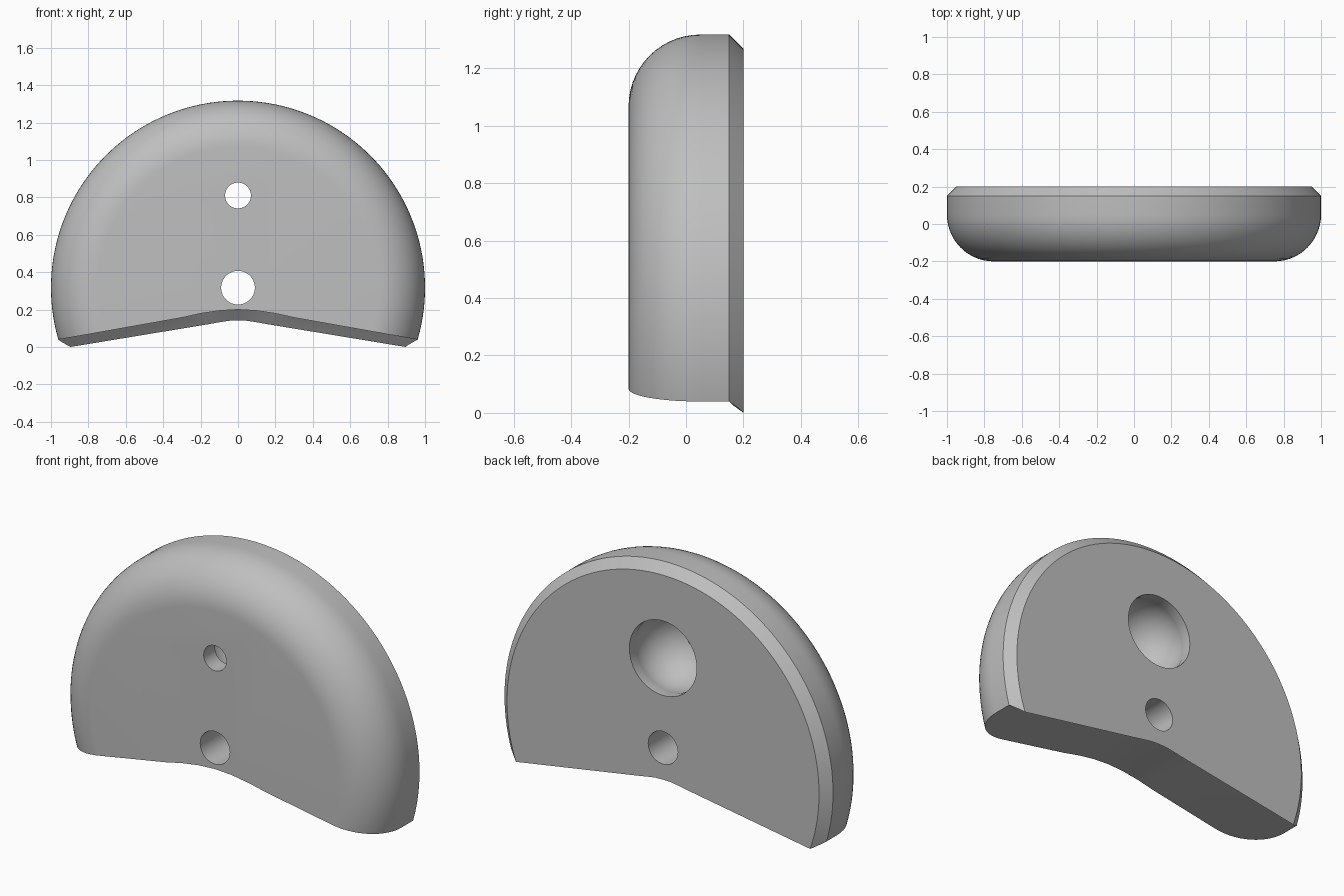
import bpy, bmesh
from math import sin, cos, pi, asin, sqrt

cube = bpy.data.objects.get("Cube")
if cube:
    bpy.data.objects.remove(cube)

grey = bpy.data.materials.new("plain_grey")
grey.use_nodes = True
grey.diffuse_color = (0.52, 0.52, 0.52, 1)
grey.node_tree.nodes["Principled BSDF"].inputs["Base Color"].default_value = (0.52, 0.52, 0.52, 1)


def loft(name, rings, poles=None):
    """Solid through a list of equal closed rings, with flat end caps."""
    bm = bmesh.new()
    loops = [[bm.verts.new(p) for p in ring] for ring in rings]
    count = len(loops[0])
    for a, b in zip(loops, loops[1:]):
        for i in range(count):
            j = (i + 1) % count
            bm.faces.new((a[i], a[j], b[j], b[i]))
    bm.faces.new(loops[0])
    bm.faces.new(loops[-1])
    bmesh.ops.recalc_face_normals(bm, faces=bm.faces)
    mesh = bpy.data.meshes.new(name)
    bm.to_mesh(mesh)
    bm.free()
    mesh.materials.append(grey)
    obj = bpy.data.objects.new(name, mesh)
    bpy.context.collection.objects.link(obj)
    return obj


def turned(name, profile, z, segments=64):
    """Solid turned around a front-to-back axis; profile holds (radius, y)."""
    return loft(name, [[(r * cos(2 * pi * i / segments), y, z + r * sin(2 * pi * i / segments))
                        for i in range(segments)] for r, y in profile])


# Disc with a rounded front edge and a chamfered back edge
edge = [(0.75 + 0.25 * sin(a), 0.05 - 0.25 * cos(a)) for a in [pi / 2 * i / 14 for i in range(15)]]
body = turned("rounded_body", edge + [(1, 0.15), (0.95, 0.2)], 0.317, 160)

# Arched underside, flaring down at the back edge
front_arch = [(0, 0.2), (0.1, 0.194), (0.2, 0.179), (0.3, 0.157), (1.2, -0.003)]
back_arch = [(0, 0.142), (0.05, 0.14), (0.1, 0.132), (0.15, 0.123), (1.2, -0.05)]


def arch_ring(arch, y):
    half = [(x, y, z) for x, z in arch]
    mirrored = [(-x, y, z) for x, y, z in half[:0:-1]]
    return [(-1.2, y, -0.8)] + mirrored + half + [(1.2, y, -0.8)]


underside = loft("underside_cutter", [arch_ring(front_arch, -0.4), arch_ring(front_arch, 0.15),
                                      arch_ring(back_arch, 0.2), arch_ring(back_arch, 0.4)])

# Straight lower hole
lower_hole = turned("lower_hole_cutter", [(0.09, -0.4), (0.09, 0.4)], 0.317)

# Upper hole opening into a ball socket with a short straight lip
ball, small, lip, centre = 0.212, 0.069, 0.205, 0.1
start, end = asin(small / ball), pi - asin(lip / ball)
socket = [(ball * sin(a), centre - ball * cos(a))
          for a in [start + (end - start) * i / 20 for i in range(21)]]
upper_hole = turned("socket_cutter", [(small, -0.4)] + socket + [(lip, 0.4)], 0.81)

# Cut the body
bpy.context.view_layer.objects.active = body
for cutter in (underside, lower_hole, upper_hole):
    cut = body.modifiers.new(cutter.name, "BOOLEAN")
    cut.operation = "DIFFERENCE"
    cut.solver = "EXACT"
    cut.object = cutter
    bpy.ops.object.modifier_apply(modifier=cut.name)
    bpy.data.objects.remove(cutter)

bpy.ops.object.select_all(action="DESELECT")
body.select_set(True)
bpy.ops.object.shade_smooth_by_angle(angle=0.5)
